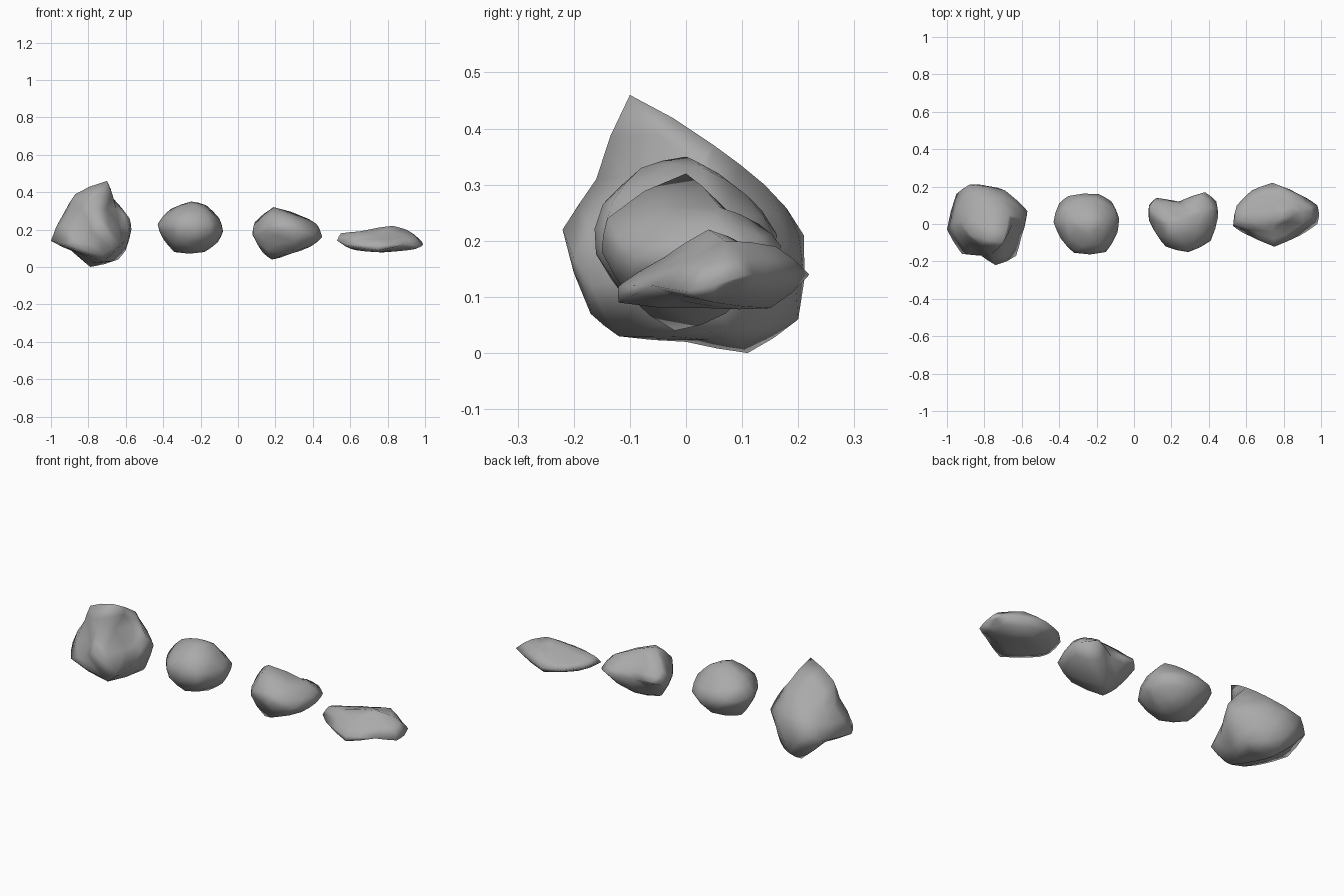
import bpy
import bmesh
from mathutils import Vector

default_cube = bpy.data.objects.get("Cube")
if default_cube:
    bpy.data.objects.remove(default_cube, do_unlink=True)

# Plain stone material
stone = bpy.data.materials.new("stone_grey")
stone.use_nodes = True
grey = (0.4, 0.4, 0.4, 1.0)
stone.diffuse_color = grey
shader = stone.node_tree.nodes["Principled BSDF"]
shader.inputs["Base Color"].default_value = grey
shader.inputs["Roughness"].default_value = 0.9


def extents(points):
    """Width, depth and height of a set of points."""
    return [max(p[axis] for p in points) - min(p[axis] for p in points)
            for axis in range(3)]


def make_rock(name, centre, knobs, roundness):
    """Stretch a skin over knobs, given in hundredths (x from the centre)."""
    middle = Vector(centre) / 100
    points = [Vector((centre[0] + x, y, z)) / 100 for x, y, z in knobs]
    size = extents(points)

    # Connect the knobs on a sphere, then pull each one out to its place
    bm = bmesh.new()
    verts = []
    for point in points:
        offset = point - middle
        direction = Vector([offset[axis] / size[axis] for axis in range(3)])
        verts.append(bm.verts.new(direction.normalized()))
    bmesh.ops.convex_hull(bm, input=verts)
    for vert, point in zip(verts, points):
        vert.co = point
    bmesh.ops.recalc_face_normals(bm, faces=bm.faces[:])

    # Bulge the surface a little between the knobs
    bm.normal_update()
    bmesh.ops.subdivide_edges(bm, edges=bm.edges[:], cuts=1,
                              smooth=roundness, use_grid_fill=True)

    for face in bm.faces:
        face.smooth = True
    bm.normal_update()
    mesh = bpy.data.meshes.new(name)
    bm.to_mesh(mesh)
    bm.free()
    mesh.materials.append(stone)
    rock = bpy.data.objects.new(name, mesh)
    bpy.context.collection.objects.link(rock)
    return rock


# Large rock with a sharp peak and a shoulder beside it
make_rock("peaked_rock", (-78, 0, 20), [
    (-22, -3, 14), (-15, 2, 29), (-9, -6, 39), (8, -10, 46), (11, 5, 37),
    (13, 0, 31), (20, 2, 26), (21, 7, 20), (18, -6, 14), (18, 5, 9),
    (14, 8, 4), (-1, 11, 0), (-9, 0, 8), (-17, 16, 16), (-10, 21, 21),
    (9, 18, 20), (0, 20, 6), (0, 0, 2), (4, -22, 22), (15, -17, 12),
    (-5, -16, 16), (-14, -16, 12), (2, -16, 31), (6, -17, 7), (6, -12, 3),
    (-12, -7, 30), (6, 14, 30), (-8, 11, 30)], 0.15)

# Compact rounded rock
make_rock("round_rock", (-25, 0, 21), [
    (-18, 1, 23), (-11, 2, 31), (0, 0, 35), (8, 3, 33), (15, 4, 26),
    (17, 3, 19), (14, 2, 13), (7, 0, 8), (-9, 0, 8), (-15, 2, 15),
    (-15, 11, 21), (-10, 15, 22), (6, 16, 20), (13, 12, 20), (16, -5, 19),
    (10, -15, 19), (-7, -15, 17), (-7, -15, 25), (9, -13, 27), (-14, -8, 22),
    (2, 11, 28), (0, 13, 12), (0, -11, 10), (2, -8, 33)], 0.25)

# Leaning rock with a dent in its back
make_rock("dented_rock", (27, 1, 18), [
    (-19, 10, 17), (-18, 8, 24), (-15, 14, 19), (-3, 12, 17), (11, 17, 19),
    (17, 12, 18), (18, 4, 16), (15, 4, 23), (10, 6, 26), (-8, 0, 32),
    (14, -9, 17), (2, -15, 18), (2, -14, 24), (-10, -12, 22), (-14, -7, 16),
    (-19, 2, 18), (-9, -2, 4), (12, 0, 11), (-14, 2, 8), (0, 7, 7),
    (4, -10, 10), (0, 8, 24), (6, 13, 23)], 0.2)

# Low slab with a ridge along its top
make_rock("flat_rock", (77, 4, 15), [
    (-24, -1, 14), (-22, 2, 18), (-22, 10, 15), (-14, 18, 14), (-3, 22, 14),
    (15, 14, 14), (21, 10, 14), (22, 5, 12), (21, 0, 11), (12, -6, 12),
    (-2, -12, 12), (-2, -12, 9), (-20, -4, 12), (6, 4, 22), (-2, 3, 21),
    (-12, 1, 19), (13, 7, 20), (-2, 11, 19), (6, 16, 19), (-12, 10, 17),
    (0, 15, 8), (0, 4, 8), (-14, 6, 9), (14, 5, 9), (-3, -4, 17)], 0.15)
